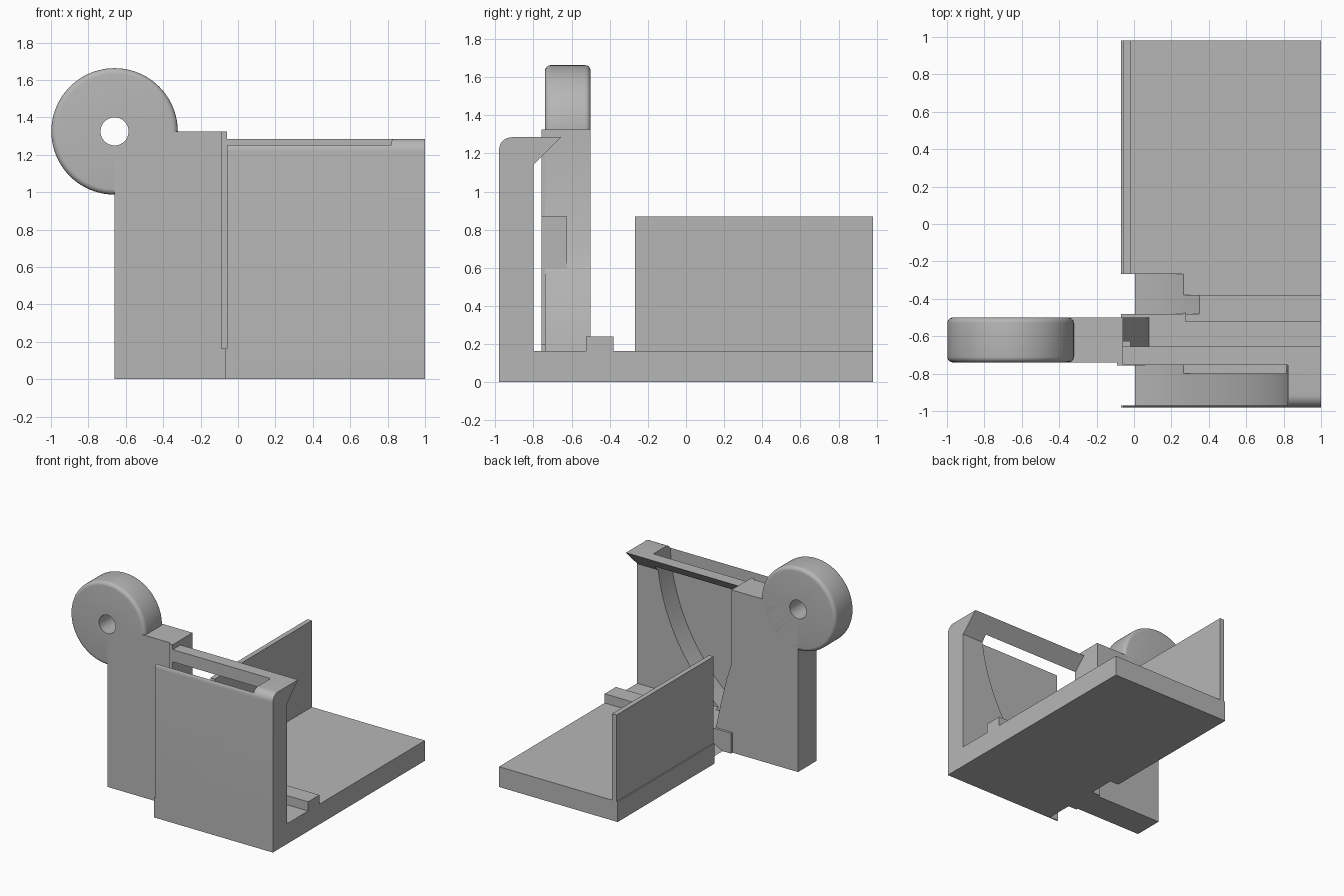
import bpy, bmesh, math
from mathutils import Vector

cube = bpy.data.objects.get("Cube")
if cube:
    bpy.data.objects.remove(cube, do_unlink=True)

grey = bpy.data.materials.new("plain grey")
grey.use_nodes = True
COLOUR = (0.47, 0.47, 0.47, 1)
grey.diffuse_color = COLOUR
grey.node_tree.nodes["Principled BSDF"].inputs["Base Color"].default_value = COLOUR


def prism(name, points, direction):
    """Extrude a closed planar outline along a direction."""
    bm = bmesh.new()
    face = bm.faces.new([bm.verts.new(p) for p in points])
    new = bmesh.ops.extrude_face_region(bm, geom=[face])["geom"]
    verts = [v for v in new if isinstance(v, bmesh.types.BMVert)]
    bmesh.ops.translate(bm, verts=verts, vec=Vector(direction))
    bmesh.ops.recalc_face_normals(bm, faces=bm.faces)
    mesh = bpy.data.meshes.new(name)
    bm.to_mesh(mesh)
    bm.free()
    obj = bpy.data.objects.new(name, mesh)
    bpy.context.collection.objects.link(obj)
    mesh.materials.append(grey)
    return obj


def box(name, x0, x1, y0, y1, z0, z1):
    return prism(name, [(x0, y0, z0), (x1, y0, z0), (x1, y0, z1), (x0, y0, z1)],
                 (0, y1 - y0, 0))


PIVOT_X, PIVOT_Z = -0.66, 1.325


def disc(name, radius, y0, y1, sides):
    """Round disc about the pivot, with its axis along y."""
    ring = [(PIVOT_X + radius * math.cos(2 * math.pi * i / sides), y0,
             PIVOT_Z + radius * math.sin(2 * math.pi * i / sides)) for i in range(sides)]
    return prism(name, ring, (0, y1 - y0, 0))


def apply_modifier(obj, mod):
    bpy.context.view_layer.objects.active = obj
    bpy.ops.object.modifier_apply(modifier=mod.name)


def cut(obj, cutter):
    mod = obj.modifiers.new("cut", "BOOLEAN")
    mod.operation = "DIFFERENCE"
    mod.solver = "EXACT"
    mod.object = cutter
    apply_modifier(obj, mod)


def discard(obj):
    bpy.data.objects.remove(obj, do_unlink=True)


def smooth(obj):
    bpy.ops.object.select_all(action="DESELECT")
    obj.select_set(True)
    bpy.context.view_layer.objects.active = obj
    bpy.ops.object.shade_smooth_by_angle(angle=math.radians(30))


FLOOR, HOOK = 0.165, 1.285
FRONT, BACK = -0.98, 0.98

# Base, raised rib, front wall and overhanging hook share one side profile
corner = 0.065
rounded = [(FRONT + corner - corner * math.sin(a), HOOK - corner + corner * math.cos(a))
           for a in (math.pi / 2 * i / 8 for i in range(9))]
profile = [(FRONT, 0), (BACK, 0), (BACK, FLOOR), (-0.38, FLOOR), (-0.38, 0.24),
           (-0.525, 0.24), (-0.525, FLOOR), (-0.8, FLOOR), (-0.8, 1.14),
           (-0.655, HOOK)] + rounded
frame = prism("base_and_front_wall", [(-0.07, y, z) for y, z in profile], (1.07, 0, 0))

# Round clearances swept about the pivot, and the trimmed rib end
cutters = [disc("front_clearance", 1.483, -0.971, -0.755, 192),
           disc("rear_clearance", 1.483, -0.48, -0.268, 192),
           box("rib_trim", -0.2, 0.275, -0.6, -0.475, FLOOR, 0.5),
           box("wall_edge_trim", -0.2, -0.06, -1.1, -0.6, FLOOR, 1.5)]
for c in cutters:
    cut(frame, c)
    discard(c)
smooth(frame)

# Side fence and its short continuation beside the arm
box("side_fence", -0.06, -0.02, -0.268, BACK, FLOOR - 0.01, 0.87)
box("fence_stub", -0.062, -0.02, -0.757, -0.625, FLOOR - 0.01, 0.87)
box("stub_foot", -0.06, 0.06, -0.757, -0.6, FLOOR - 0.01, 0.2)

# Arm with a flared foot that joins the base
outline = [(PIVOT_X, 0), (0.08, 0), (0.08, FLOOR), (0.035, 0.38), (-0.02, 0.6),
           (-0.06, 0.72), (-0.06, PIVOT_Z), (PIVOT_X, PIVOT_Z)]
arm = prism("arm", [(x, -0.74, z) for x, z in outline], (0, 0.24, 0))
box("arm_hook_joint", -0.09, -0.06, -0.757, -0.5, FLOOR, PIVOT_Z)

# Pivot boss with softened rims
boss = disc("pivot_boss", 0.338, -0.74, -0.5, 96)
bevel = boss.modifiers.new("rim", "BEVEL")
bevel.width = 0.03
bevel.segments = 5
bevel.limit_method = "ANGLE"
bevel.angle_limit = math.radians(40)
apply_modifier(boss, bevel)

# Bore through the boss and arm
bore = disc("pivot_bore", 0.075, -1, -0.2, 48)
for part in (arm, boss):
    cut(part, bore)
    smooth(part)
discard(bore)
